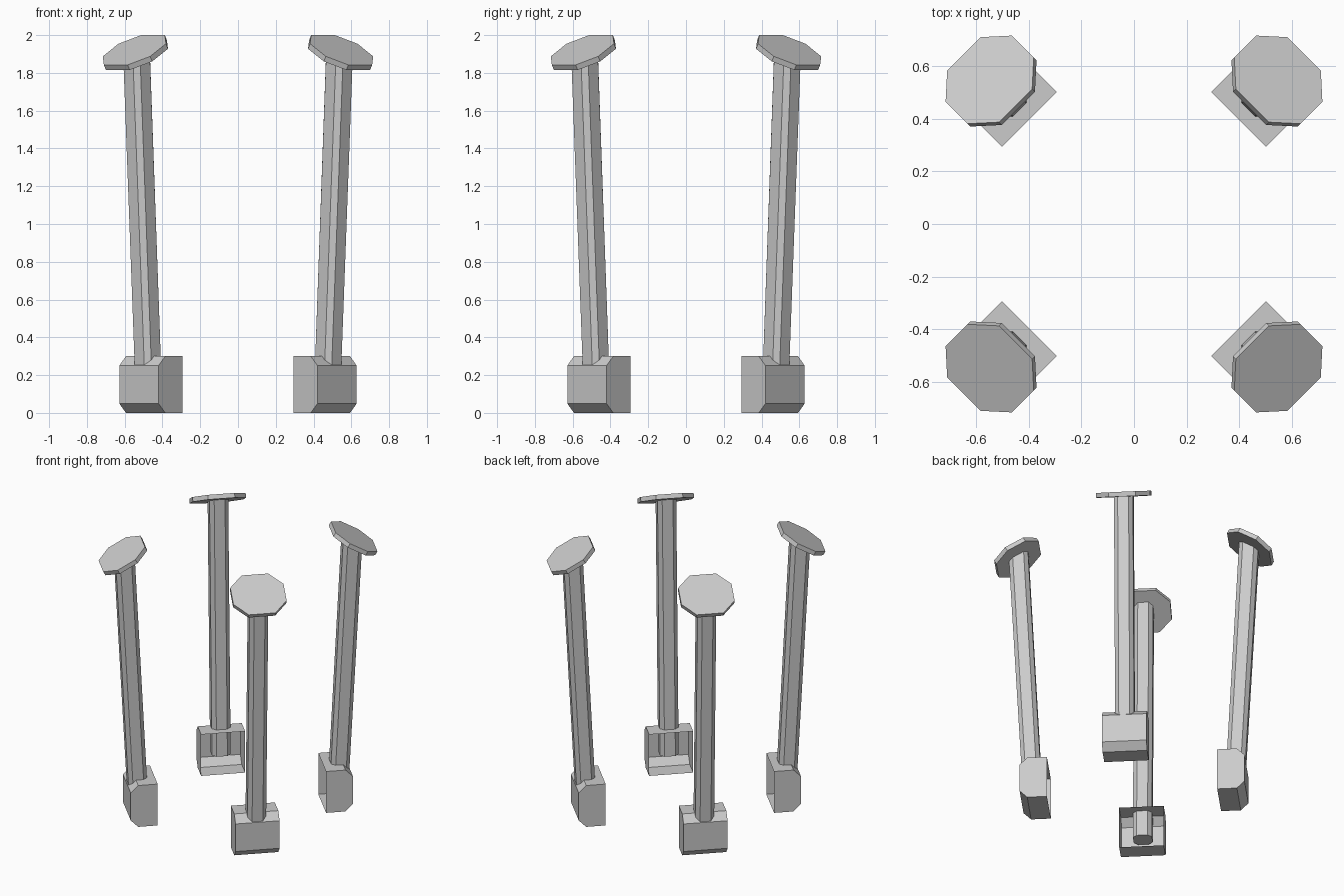
import bpy, bmesh
from math import radians, tan, sin, cos

if "Cube" in bpy.data.objects:
    bpy.data.objects.remove(bpy.data.objects["Cube"])

# Each leg is modelled along +x (outward from the centre), then turned to its corner.
TILT = radians(29.5)            # slope of the top pads
PAD_R, PAD_Z = 0.776, 1.921     # centre of the pad's upper face


def octagon(a, b, c, d):
    """Chamfered rectangle: half sizes a, c and half flat lengths b (in x), d (in y)."""
    return [(a, d), (b, c), (-b, c), (-a, d), (-a, -d), (-b, -c), (b, -c), (a, -d)]


def loft(name, low, high, angle, skip=(), caps=True):
    """Join two matching rings with side faces; optionally leave sides open."""
    bm = bmesh.new()
    lo = [bm.verts.new(p) for p in low]
    hi = [bm.verts.new(p) for p in high]
    n = len(lo)
    for i in range(n):
        if i not in skip:
            j = (i + 1) % n
            bm.faces.new((lo[i], lo[j], hi[j], hi[i]))
    if caps:
        bm.faces.new(lo[::-1])
        bm.faces.new(hi)
    bmesh.ops.recalc_face_normals(bm, faces=bm.faces)
    mesh = bpy.data.meshes.new(name)
    bm.to_mesh(mesh)
    bm.free()
    obj = bpy.data.objects.new(name, mesh)
    obj.rotation_euler.z = angle
    bpy.context.collection.objects.link(obj)


def column_axis(z):
    return 0.676 + 0.0516 * (z - 0.27)


def pad_point(u, v, depth):
    """Point on the tilted pad, depth measured below its upper face."""
    return (PAD_R + u * cos(TILT) - depth * sin(TILT), v,
            PAD_Z - u * sin(TILT) - depth * cos(TILT))


for corner, deg in (("back_right", 45), ("back_left", 135),
                    ("front_left", 225), ("front_right", 315)):
    ang = radians(deg)

    # Foot: thin chamfered shell, open towards the centre
    prof = [(0.562, 0), (0.692, 0), (0.742, 0.05),
            (0.742, 0.25), (0.692, 0.3), (0.562, 0.3)]
    loft(corner + "_foot", [(x, -0.147, z) for x, z in prof],
         [(x, 0.147, z) for x, z in prof], ang, skip=(5,))

    # Column: leaning eight-sided post, cut to meet the pad
    ring = octagon(0.0625, 0.036, 0.0625, 0.036)
    bottom = [(column_axis(0.11) + x, y, 0.11) for x, y in ring]
    top = []
    for x, y in ring:
        r = column_axis(1.9) + x
        top.append((r, y, PAD_Z - 0.02 - (r - PAD_R) * tan(TILT)))
    loft(corner + "_column", bottom, top, ang)

    # Pad: tilted eight-sided plate
    plate = octagon(0.16, 0.068, 0.1775, 0.089)
    loft(corner + "_pad", [pad_point(u, v, 0.031) for u, v in plate],
         [pad_point(u, v, 0) for u, v in plate], ang)
